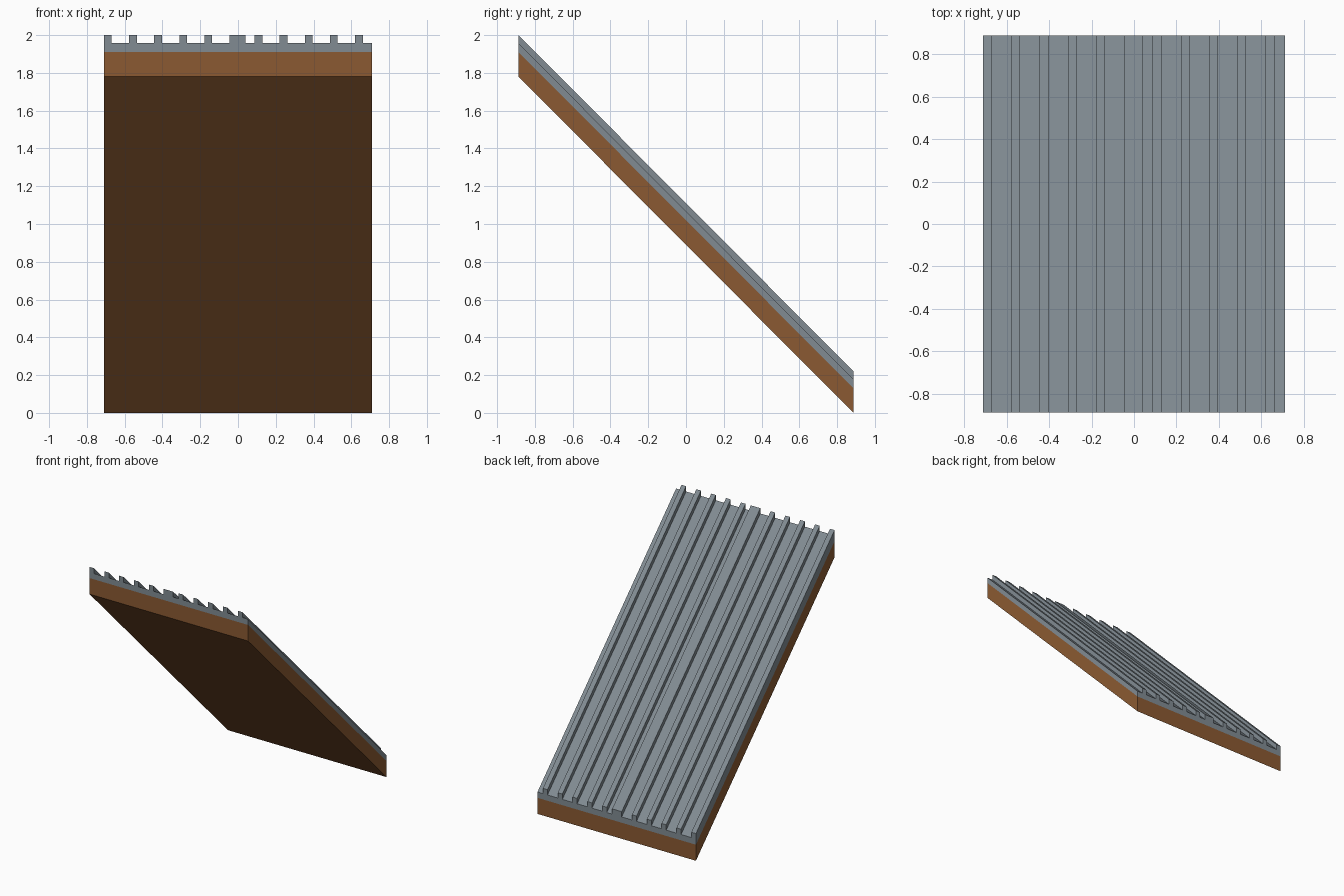
import bpy
import bmesh

cube = bpy.data.objects.get("Cube")
if cube:
    bpy.data.objects.remove(cube, do_unlink=True)

HALF_W, HALF_L = 0.71, 0.887
DROP = 1.78  # height lost from the front end to the back end


def material(name, rgb):
    mat = bpy.data.materials.new(name)
    mat.use_nodes = True
    mat.diffuse_color = (*rgb, 1)
    mat.node_tree.nodes["Principled BSDF"].inputs["Base Color"].default_value = (*rgb, 1)
    return mat


def sloped_extrusion(name, profile, mat):
    """Sweep an x-z profile down the slope, keeping both ends vertical."""
    bm = bmesh.new()
    face = bm.faces.new([bm.verts.new((x, -HALF_L, z)) for x, z in profile])
    swept = bmesh.ops.extrude_face_region(bm, geom=[face], use_keep_orig=True)
    verts = [g for g in swept["geom"] if isinstance(g, bmesh.types.BMVert)]
    bmesh.ops.translate(bm, verts=verts, vec=(0, 2 * HALF_L, -DROP))
    bmesh.ops.recalc_face_normals(bm, faces=bm.faces)
    mesh = bpy.data.meshes.new(name)
    bm.to_mesh(mesh)
    bm.free()
    mesh.materials.append(mat)
    obj = bpy.data.objects.new(name, mesh)
    bpy.context.collection.objects.link(obj)


wood = material("brown wood", (0.258, 0.102, 0.032))
metal = material("grey metal", (0.22, 0.26, 0.29))

# Wooden roof deck
low, deck, sheet, rib = DROP, 1.91, 1.957, 2.0
sloped_extrusion("roof_deck", [(-HALF_W, low), (HALF_W, low),
                               (HALF_W, deck), (-HALF_W, deck)], wood)

# Ribbed metal sheet: evenly spaced ribs, with a wide one in the middle
profile = [(HALF_W, deck), (-HALF_W, deck)]
for i in range(-5, 6):
    start = -0.045 + 0.133 * i
    end = start + (0.085 if i == 0 else 0.041)
    start = max(start, -HALF_W)
    if i == -5:
        profile.append((start, rib))
    else:
        profile += [(start, sheet), (start, rib)]
    profile += [(end, rib), (end, sheet)]
profile.append((HALF_W, sheet))
sloped_extrusion("ribbed_sheet", profile, metal)
